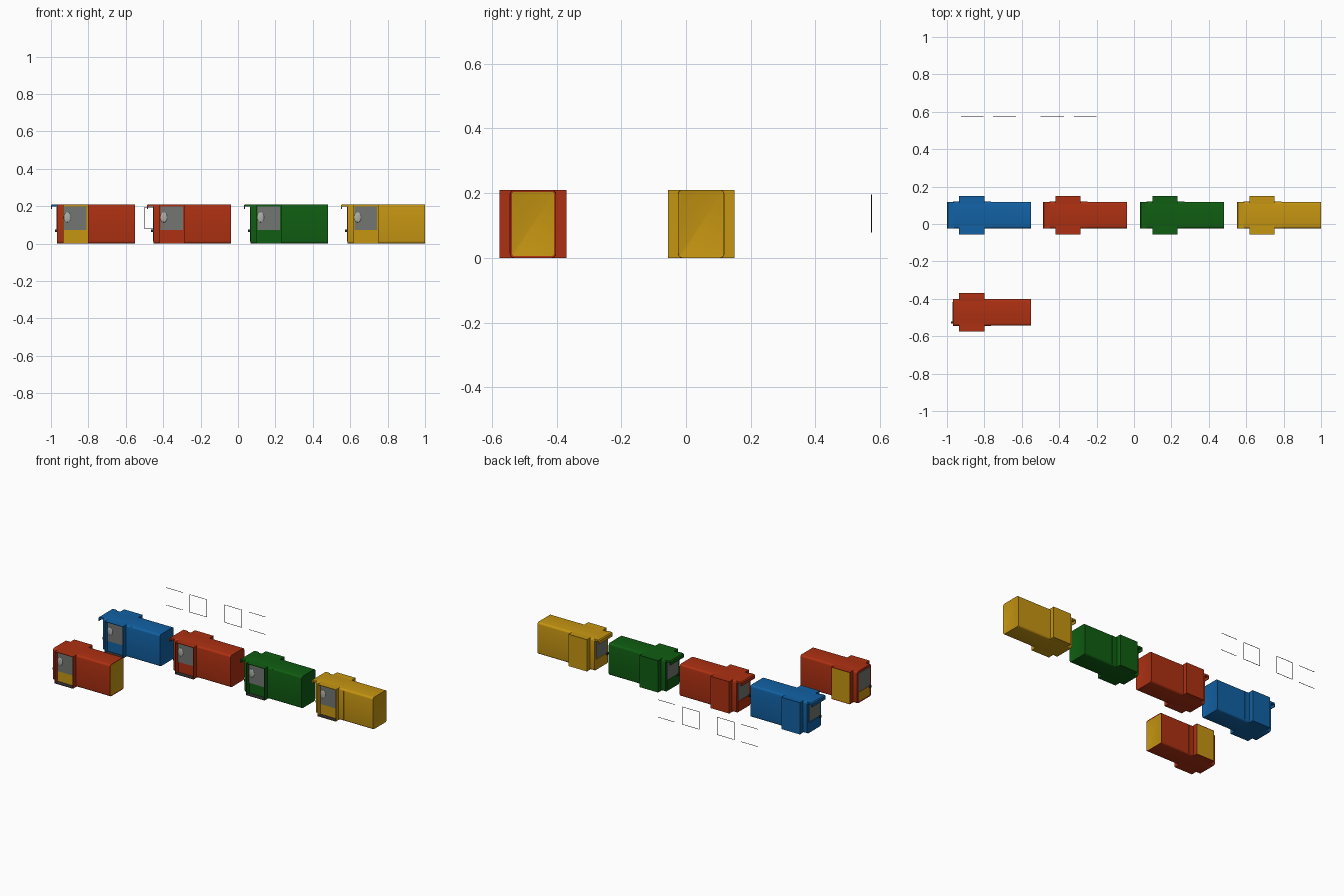
import bpy, bmesh
from mathutils import Vector

cube = bpy.data.objects.get("Cube")
if cube:
    bpy.data.objects.remove(cube, do_unlink=True)


def material(name, rgb):
    m = bpy.data.materials.new(name)
    m.use_nodes = True
    m.diffuse_color = (*rgb, 1)
    m.node_tree.nodes["Principled BSDF"].inputs["Base Color"].default_value = (*rgb, 1)
    return m


RED = material("red paint", (0.42, 0.03, 0.006))
BLUE = material("blue paint", (0.006, 0.12, 0.37))
GREEN = material("green paint", (0.005, 0.11, 0.006))
YELLOW = material("yellow paint", (0.56, 0.30, 0.006))
GLASS = material("grey glass", (0.17, 0.18, 0.17))
DARK = material("dark grey", (0.03, 0.03, 0.035))
SEAT = material("light grey", (0.42, 0.43, 0.40))

HEIGHT, NARROW, WIDE = 0.21, 0.071, 0.103


def finish(name, bm, mats):
    mesh = bpy.data.meshes.new(name)
    bm.normal_update()
    bm.to_mesh(mesh)
    bm.free()
    for m in mats:
        mesh.materials.append(m)
    obj = bpy.data.objects.new(name, mesh)
    bpy.context.collection.objects.link(obj)
    return obj


def box_mesh(lo, hi):
    bm = bmesh.new()
    bmesh.ops.create_cube(bm, size=1)
    lo, hi = Vector(lo), Vector(hi)
    for v in bm.verts:
        v.co = Vector((lo[i] + (v.co[i] + 0.5) * (hi[i] - lo[i]) for i in range(3)))
    bm.normal_update()
    return bm


def box(name, lo, hi, mat):
    return finish(name, box_mesh(lo, hi), [mat])


def facing(bm, axis, sign):
    return max(bm.faces, key=lambda f: f.calc_center_median()[axis] * sign)


def round_long_edges(bm, radius):
    # Round only the edges that run along the body
    edges = [e for e in bm.edges
             if abs((e.verts[0].co - e.verts[1].co).normalized().x) > 0.9]
    bmesh.ops.bevel(bm, geom=edges, offset=radius, segments=4, profile=0.5, affect='EDGES')


def smooth(obj):
    bpy.ops.object.select_all(action='DESELECT')
    obj.select_set(True)
    bpy.context.view_layer.objects.active = obj
    bpy.ops.object.shade_smooth_by_angle()


def cabin(label, x, y, paint, trim, panel, visor):
    """One cab; trim colours the ends and far door, panel the lower near side."""
    # Long rear body with a recessed end plate
    bm = box_mesh((x + 0.2, y - NARROW, 0), (x + 0.415, y + NARROW, HEIGHT))
    round_long_edges(bm, 0.013)
    end = facing(bm, 0, 1)
    bmesh.ops.inset_region(bm, faces=[end], thickness=0.006, depth=-0.002)
    end.material_index = 1
    smooth(finish(label + "_rear_body", bm, [paint, trim]))

    # Front of the cab with windscreen and lower panel
    bm = box_mesh((x, y - NARROW - 0.001, 0), (x + 0.203, y + NARROW + 0.001, HEIGHT))
    round_long_edges(bm, 0.013)
    smooth(finish(label + "_cab_front", bm, [paint]))
    box(label + "_windscreen", (x - 0.003, y - 0.055, 0.075),
        (x + 0.004, y + 0.055, 0.195), GLASS)
    box(label + "_nose_panel", (x - 0.002, y - 0.055, 0.012),
        (x + 0.004, y + 0.055, 0.07), trim)

    # Wide cab section, open on the near side with a recessed wall
    bm = box_mesh((x + 0.032, y - WIDE, 0), (x + 0.167, y + WIDE, HEIGHT))
    far = facing(bm, 1, 1)
    bmesh.ops.inset_region(bm, faces=[far], thickness=0.006, depth=-0.001)
    far.material_index = 1
    near = facing(bm, 1, -1)
    bmesh.ops.inset_region(bm, faces=[near], thickness=0.004)
    bmesh.ops.inset_region(bm, faces=[near], thickness=0.0005, depth=-0.03)
    bm.normal_update()
    wall_y = near.calc_center_median().y
    for f in bm.faces:
        c = f.calc_center_median()
        if f.normal.z > 0.9 and c.z < 0.05:
            f.material_index = 2
    near.material_index = 3
    finish(label + "_cab_shell", bm, [paint, trim, DARK, panel])
    box(label + "_side_window", (x + 0.037, wall_y - 0.004, 0.072),
        (x + 0.158, wall_y + 0.002, 0.198), GLASS)

    # Rounded seat back behind the window
    bm = bmesh.new()
    bmesh.ops.create_uvsphere(bm, u_segments=16, v_segments=8, radius=1)
    for v in bm.verts:
        v.co = Vector((x + 0.055 + v.co.x * 0.018, wall_y - 0.004 + v.co.y * 0.004,
                       0.14 + v.co.z * 0.027))
    smooth(finish(label + "_seat_back", bm, [SEAT]))

    # Small handle on the nose
    box(label + "_handle", (x - 0.012, y - 0.06, 0.062), (x + 0.002, y - 0.048, 0.076), DARK)

    # Sun visor with a drooping lip
    if visor:
        profile = [(0.004, 0.21), (-0.028, 0.21), (-0.034, 0.204), (-0.034, 0.184),
                   (-0.029, 0.184), (-0.027, 0.199), (0.004, 0.199)]
        bm = bmesh.new()
        face = bm.faces.new([bm.verts.new((x + px, y - NARROW, pz)) for px, pz in profile])
        made = bmesh.ops.extrude_face_region(bm, geom=[face])["geom"]
        bmesh.ops.translate(bm, vec=(0, 2 * NARROW, 0),
                            verts=[g for g in made if isinstance(g, bmesh.types.BMVert)])
        bmesh.ops.recalc_face_normals(bm, faces=bm.faces)
        finish(label + "_visor", bm, [paint])


cabin("front_red", -0.967, -0.473, RED, YELLOW, YELLOW, False)
cabin("blue", -0.967, 0.047, BLUE, BLUE, BLUE, True)
cabin("red", -0.452, 0.047, RED, RED, RED, True)
cabin("green", 0.066, 0.047, GREEN, GREEN, GREEN, True)
cabin("yellow", 0.585, 0.047, YELLOW, YELLOW, YELLOW, True)

# Loose thin window frames standing behind the cabs
T = 0.0015
for i, (x0, x1, sides) in enumerate([(-0.925, -0.805, False), (-0.755, -0.63, True),
                                     (-0.50, -0.375, True), (-0.32, -0.20, False)]):
    name = "loose_frame_%d" % (i + 1)
    for part, z in (("bottom", 0.08), ("top", 0.195)):
        box("%s_%s" % (name, part), (x0, 0.572, z - T), (x1, 0.575, z), DARK)
    if sides:
        for part, x in (("right", x0), ("left", x1 - T)):
            box("%s_%s" % (name, part), (x, 0.572, 0.08), (x + T, 0.575, 0.195), DARK)
